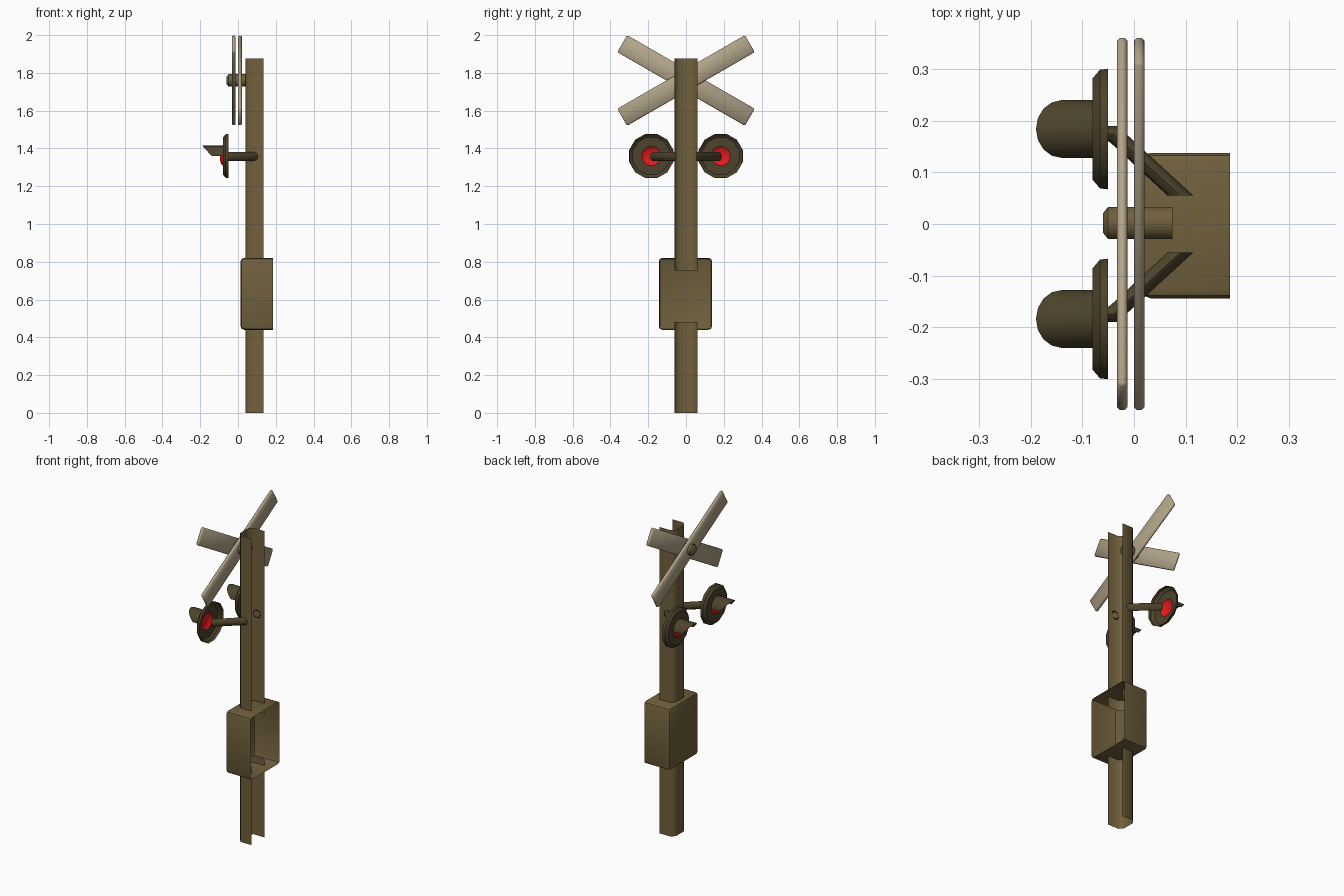
import bpy, bmesh, math
from mathutils import Vector, Matrix

if "Cube" in bpy.data.objects:
    bpy.data.objects.remove(bpy.data.objects["Cube"])


def material(name, rgb):
    m = bpy.data.materials.new(name)
    m.diffuse_color = (*rgb, 1)
    m.use_nodes = True
    m.node_tree.nodes["Principled BSDF"].inputs["Base Color"].default_value = m.diffuse_color
    return m


BROWN = material("brown_metal", (0.16, 0.115, 0.045))
DARK = material("dark_metal", (0.075, 0.057, 0.025))
CREAM = material("cream_paint", (0.44, 0.37, 0.25))
RED = material("red_glass", (0.8, 0.01, 0.01))


def finish(name, bm, mat, angle=40):
    mesh = bpy.data.meshes.new(name)
    bmesh.ops.recalc_face_normals(bm, faces=bm.faces)
    bm.to_mesh(mesh)
    bm.free()
    ob = bpy.data.objects.new(name, mesh)
    bpy.context.collection.objects.link(ob)
    mesh.materials.append(mat)
    bpy.ops.object.select_all(action='DESELECT')
    ob.select_set(True)
    bpy.context.view_layer.objects.active = ob
    bpy.ops.object.shade_smooth_by_angle(angle=math.radians(angle))
    return ob


def loft(name, rings, mat, closed=True, cap_start=False, angle=40):
    bm = bmesh.new()
    vs = [[bm.verts.new(p) for p in r] for r in rings]
    n = len(vs[0])
    for a, b in zip(vs, vs[1:]):
        for i in range(n if closed else n - 1):
            j = (i + 1) % n
            bm.faces.new((a[i], a[j], b[j], b[i]))
    if cap_start:
        bm.faces.new(vs[0])
    return finish(name, bm, mat, angle)


def circle_x(x, y, z, r, n):
    """Ring around the x axis."""
    return [(x, y + r * math.cos(math.tau * (i + .5) / n),
             z + r * math.sin(math.tau * (i + .5) / n)) for i in range(n)]


# Pole: channel open at the rear, interrupted behind the cabinet
channel = [(.135, -.062), (.062, -.062), (.04, -.04),
           (.04, .04), (.062, .062), (.135, .062)]
for name, z0, z1 in (("lower_pole", 0, .48), ("upper_pole", .755, 1.875)):
    loft(name, [[(x, y, z) for x, y in channel] for z in (z0, z1)],
         BROWN, closed=False, angle=50)

# Cabinet: rounded box with an open rear
bm = bmesh.new()
bmesh.ops.create_cube(bm, size=1, matrix=Matrix.Translation((.1, -.003, .63))
                      @ Matrix.Diagonal((.172, .282, .38, 1)))
back = [f for f in bm.faces if f.calc_center_median().x > .15]
bmesh.ops.delete(bm, geom=back, context='FACES_ONLY')
bmesh.ops.bevel(bm, geom=[e for e in bm.edges if not e.is_boundary],
                offset=.018, segments=2, profile=.5, affect='EDGES')
finish("cabinet", bm, BROWN)

# Crossed boards
for name, x, tilt in (("front_board", -.023, -30), ("rear_board", .01, 30)):
    bm = bmesh.new()
    bmesh.ops.create_cube(bm, size=1, matrix=Matrix.Translation((x, 0, 1.76))
                          @ Matrix.Rotation(math.radians(tilt), 4, 'X')
                          @ Matrix.Diagonal((.02, .78, .104, 1)))
    bmesh.ops.bevel(bm, geom=bm.edges[:], offset=.006, segments=1, affect='EDGES')
    finish(name, bm, CREAM, 50)

# Bolt through the boards
loft("board_bolt", [circle_x(x, .002, 1.76, r, 10) for x, r in
                    ((-.06, .02), (-.05, .033), (.075, .033))],
     BROWN, cap_start=True, angle=50)

# Lamps on both sides
LZ = 1.36
for side, s in (("left", 1), ("right", -1)):
    ly = s * .184
    # Target disc with turned-back rim, lens opening in the middle
    loft(side + "_lamp_disc", [circle_x(x, ly, LZ, r, 12) for x, r in
                               ((-.05, .121), (-.066, .119), (-.08, .102), (-.08, .052))],
         DARK)
    # Lens
    loft(side + "_lamp_lens", [circle_x(x, ly, LZ, r, 12) for x, r in
                               ((-.096, .02), (-.091, .04), (-.08, .053))],
         RED, cap_start=True, angle=60)
    # Half-round visor with slanted front
    arc = [math.pi * i / 8 for i in range(9)]
    loft(side + "_lamp_visor",
         [[(-.14 - .05 * math.sin(a) if front else -.08,
            ly + .056 * math.cos(a), LZ + .056 * math.sin(a)) for a in arc]
          for front in (True, False)], DARK, closed=False)
    # Arm from the pole to the back of the lamp
    rings = []
    for p, q in (((-.05, .16), (-.05, .19)), ((-.046, .158), (-.032, .19)),
                 ((.065, .055), (.115, .055))):
        p, q = Vector((p[0], s * p[1], 1.357)), Vector((q[0], s * q[1], 1.357))
        mid, half = (p + q) / 2, (q - p) / 2
        rings.append([mid + half * math.cos(math.tau * i / 8)
                      + Vector((0, 0, .024 * math.sin(math.tau * i / 8)))
                      for i in range(8)])
    loft(side + "_lamp_arm", rings, DARK, cap_start=True, angle=50)
